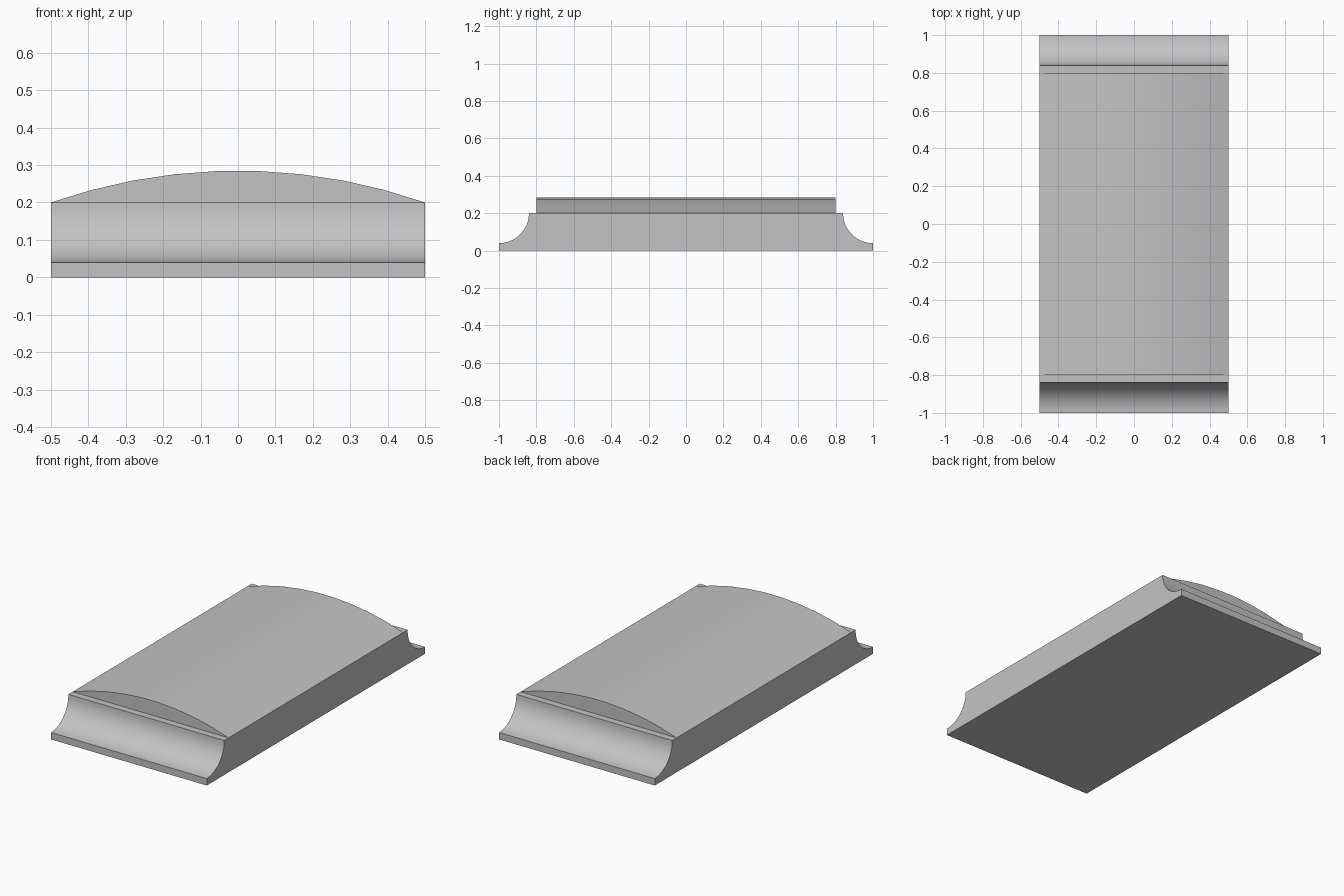
import bpy, bmesh
from math import sin, cos, asin, pi
from mathutils import Vector

cube = bpy.data.objects.get("Cube")
if cube:
    bpy.data.objects.remove(cube)

grey = bpy.data.materials.new("plain_grey")
grey.use_nodes = True
colour = (0.55, 0.55, 0.55, 1)
grey.diffuse_color = colour
grey.node_tree.nodes["Principled BSDF"].inputs["Base Color"].default_value = colour


def extrude_profile(name, points, direction):
    """Fill a closed profile and extrude it along a direction."""
    bm = bmesh.new()
    face = bm.faces.new([bm.verts.new(p) for p in points])
    result = bmesh.ops.extrude_face_region(bm, geom=[face], use_keep_orig=True)
    moved = [v for v in result["geom"] if isinstance(v, bmesh.types.BMVert)]
    bmesh.ops.translate(bm, verts=moved, vec=Vector(direction))
    bmesh.ops.recalc_face_normals(bm, faces=bm.faces)
    mesh = bpy.data.meshes.new(name)
    bm.to_mesh(mesh)
    bm.free()
    mesh.materials.append(grey)
    obj = bpy.data.objects.new(name, mesh)
    bpy.context.collection.objects.link(obj)
    bpy.ops.object.select_all(action="DESELECT")
    obj.select_set(True)
    bpy.context.view_layer.objects.active = obj
    bpy.ops.object.shade_smooth_by_angle(angle=0.5)
    return obj


half_width, half_length, height = 0.5, 1.0, 0.2

# Base slab with a concave cove along the front and back
cove, steps = 0.16, 16
right_half = [(half_length, 0)]
for i in range(steps + 1):
    a = pi / 2 * i / steps
    right_half.append((half_length - cove * sin(a), height - cove * cos(a)))
outline = right_half + [(-y, z) for y, z in reversed(right_half)]
extrude_profile("coved_base", [(-half_width, y, z) for y, z in outline],
                (2 * half_width, 0, 0))

# Shallow arched top, a little shorter than the base
rise, segments, arch_half = 0.085, 9, 0.8
radius = (half_width ** 2 + rise ** 2) / (2 * rise)
sweep = asin(half_width / radius)
arch = []
for i in range(segments + 1):
    a = sweep * (2 * i / segments - 1)
    arch.append((radius * sin(a), -arch_half, height + rise - radius + radius * cos(a)))
extrude_profile("arched_top", arch, (0, 2 * arch_half, 0))
